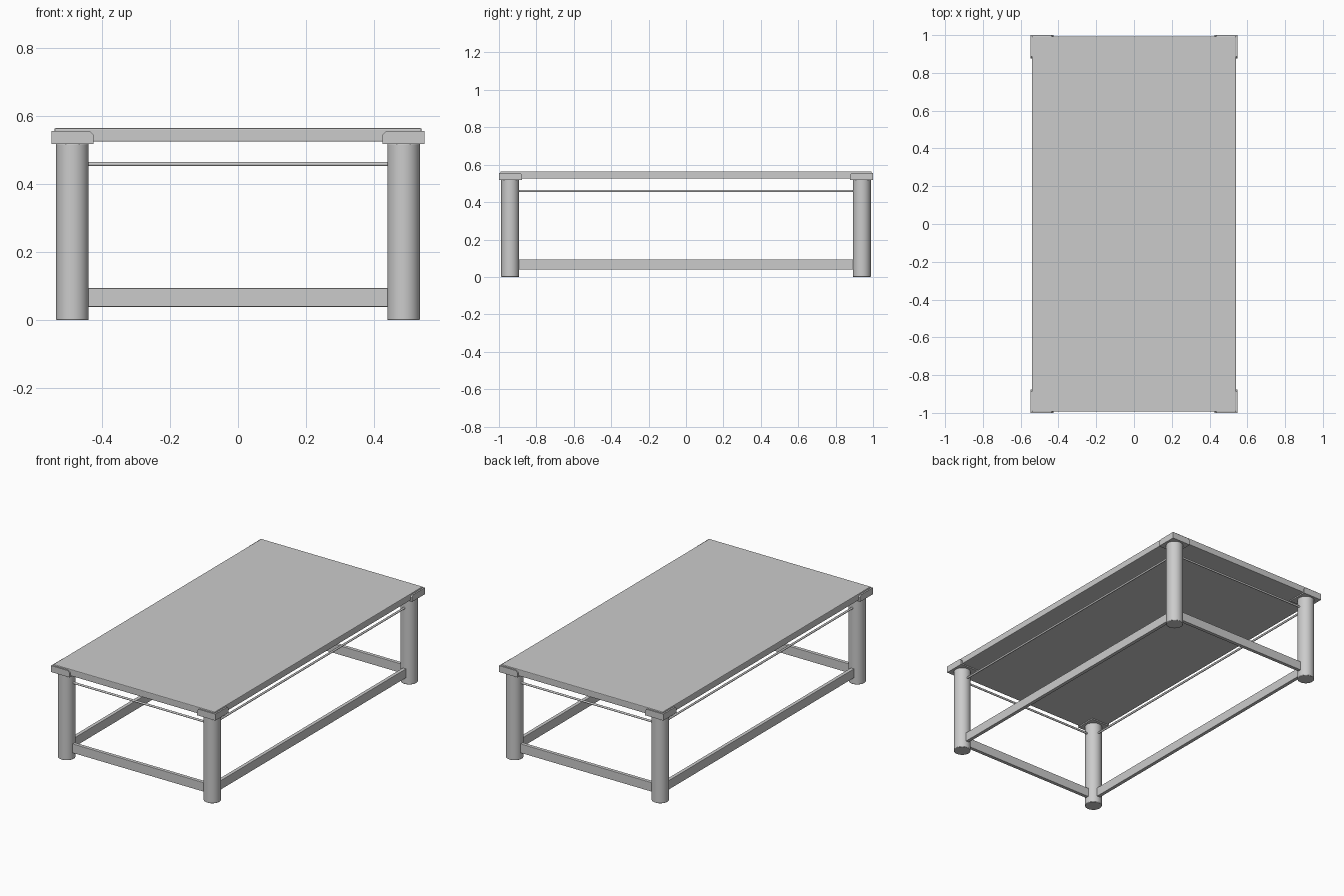
import bpy, bmesh, math
from mathutils import Matrix, Vector

old = bpy.data.objects.get("Cube")
if old:
    bpy.data.objects.remove(old, do_unlink=True)

grey = bpy.data.materials.new("plain grey")
grey.use_nodes = True
COLOR = (0.6, 0.6, 0.6, 1)
grey.diffuse_color = COLOR
grey.node_tree.nodes["Principled BSDF"].inputs["Base Color"].default_value = COLOR

LEG_X, LEG_Y, LEG_R = 0.487, 0.94, 0.048


def finish(name, bm, bevel=0, smooth=False):
    bmesh.ops.recalc_face_normals(bm, faces=bm.faces)
    mesh = bpy.data.meshes.new(name)
    bm.to_mesh(mesh)
    bm.free()
    mesh.materials.append(grey)
    obj = bpy.data.objects.new(name, mesh)
    bpy.context.collection.objects.link(obj)
    if bevel:
        mod = obj.modifiers.new("soft edge", "BEVEL")
        mod.width, mod.segments = bevel, 2
        mod.limit_method = "ANGLE"
    if smooth:
        bpy.ops.object.select_all(action="DESELECT")
        obj.select_set(True)
        bpy.context.view_layer.objects.active = obj
        bpy.ops.object.shade_smooth_by_angle(angle=math.radians(35))
    return obj


def box(name, center, size, bevel=0):
    bm = bmesh.new()
    bmesh.ops.create_cube(bm, size=1, matrix=Matrix.Translation(center) @ Matrix.Diagonal((*size, 1)))
    return finish(name, bm, bevel)


def cylinder(name, start, end, radius, sides, bevel=0):
    start, end = Vector(start), Vector(end)
    axis = end - start
    turn = axis.to_track_quat("Z", "Y").to_matrix().to_4x4()
    bm = bmesh.new()
    bmesh.ops.create_cone(bm, cap_ends=True, segments=sides, radius1=radius, radius2=radius,
                          depth=axis.length, matrix=Matrix.Translation((start + end) / 2) @ turn)
    return finish(name, bm, bevel, True)


def prism(bm, outline, direction):
    """Extrude a flat outline along a direction."""
    face = bm.faces.new([bm.verts.new(p) for p in outline])
    moved = bmesh.ops.extrude_face_region(bm, geom=[face], use_keep_orig=True)["geom"]
    bmesh.ops.translate(bm, vec=direction, verts=[g for g in moved if isinstance(g, bmesh.types.BMVert)])


def corner_bracket(name, sx, sy):
    bm = bmesh.new()
    low, high, floor, cut = 0.518, 0.557, 0.525, 0.012
    ox, oy, ix, iy = 0.549, 1.0, 0.425, 0.876
    # side plates with the inner top corner clipped
    prism(bm, [(sx * ox, sy * oy, low), (sx * ix, sy * oy, low), (sx * ix, sy * oy, high - cut),
               (sx * (ix + cut), sy * oy, high), (sx * ox, sy * oy, high)], (0, -sy * 0.008, 0))
    prism(bm, [(sx * ox, sy * oy, low), (sx * ox, sy * iy, low), (sx * ox, sy * iy, high - cut),
               (sx * ox, sy * (iy + cut), high), (sx * ox, sy * oy, high)], (-sx * 0.01, 0, 0))
    # bottom plate under the top
    prism(bm, [(sx * ox, sy * oy, low), (sx * ix, sy * oy, low),
               (sx * ix, sy * iy, low), (sx * ox, sy * iy, low)], (0, 0, floor - low))
    finish(name, bm)


# table top
box("table_top", (0, 0, 0.545), (1.08, 1.986, 0.04), 0.004)

# legs and corner brackets
for sx, side in ((-1, "right"), (1, "left")):
    for sy, end in ((-1, "front"), (1, "back")):
        cylinder(f"{end}_{side}_leg", (sx * LEG_X, sy * LEG_Y, 0),
                 (sx * LEG_X, sy * LEG_Y, 0.52), LEG_R, 48, 0.003)
        corner_bracket(f"{end}_{side}_bracket", sx, sy)

# lower rails and upper thin rods between the legs
RAIL_Z, RAIL_H, RAIL_T, ROD_Z, ROD_R = 0.067, 0.055, 0.022, 0.459, 0.006
for sign, side, end in ((-1, "right", "front"), (1, "left", "back")):
    x, y = sign * LEG_X, sign * LEG_Y
    box(f"{end}_rail", (0, y, RAIL_Z), (2 * LEG_X, RAIL_T, RAIL_H), 0.002)
    box(f"{side}_rail", (x, 0, RAIL_Z), (RAIL_T, 2 * LEG_Y, RAIL_H), 0.002)
    cylinder(f"{end}_rod", (-LEG_X, y, ROD_Z), (LEG_X, y, ROD_Z), ROD_R, 16)
    cylinder(f"{side}_rod", (x, -LEG_Y, ROD_Z), (x, LEG_Y, ROD_Z), ROD_R, 16)
